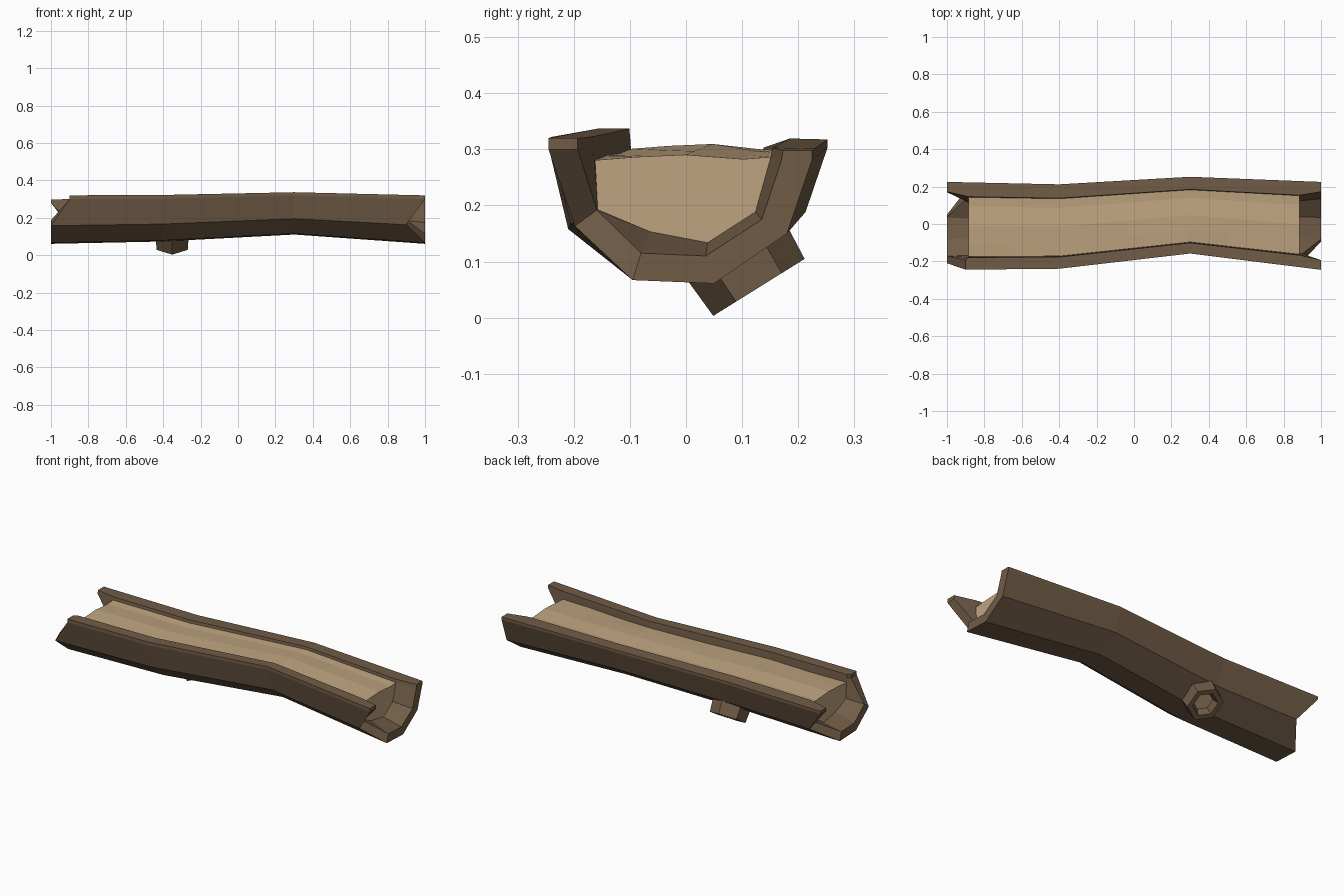
import bpy, bmesh, math, random
from mathutils import Vector

if "Cube" in bpy.data.objects:
    bpy.data.objects.remove(bpy.data.objects["Cube"])
random.seed(4)


def material(name, col):
    m = bpy.data.materials.new(name)
    m.diffuse_color = (*col, 1)
    m.use_nodes = True
    m.node_tree.nodes["Principled BSDF"].inputs["Base Color"].default_value = m.diffuse_color
    return m


BARK = material("bark brown", (0.165, 0.107, 0.062))
WOOD = material("pale wood", (0.52, 0.37, 0.215))


def finish(bm, name, *mats):
    bmesh.ops.recalc_face_normals(bm, faces=bm.faces)
    me = bpy.data.meshes.new(name)
    bm.to_mesh(me)
    bm.free()
    ob = bpy.data.objects.new(name, me)
    for m in mats:
        me.materials.append(m)
    bpy.context.collection.objects.link(ob)
    return ob


def loft(bm, rings):
    """Skin a list of closed rings; returns the vertex rings."""
    vr = [[bm.verts.new(p) for p in r] for r in rings]
    n = len(rings[0])
    for a, b in zip(vr, vr[1:]):
        for i in range(n):
            j = (i + 1) % n
            bm.faces.new((a[i], a[j], b[j], b[i]))
    return vr


# Bend of the log: x, scale, y shift, z shift
BEND = [(-1, 1, 0, 0), (-0.4, 0.96, -0.004, 0.015),
        (0.3, 0.873, 0.056, 0.0575), (1, 1, 0, 0)]


def place(x, p):
    for a, b in zip(BEND, BEND[1:]):
        if x <= b[0]:
            break
    t = (x - a[0]) / (b[0] - a[0])
    s, dy, dz = (a[k] + (b[k] - a[k]) * t for k in (1, 2, 3))
    return Vector((x, p[0] * s + dy, p[1] * s + dz))


# Hollow bark shell: cross-section (y, z), front rim to back rim
OUTER = [(-.245, .32), (-.245, .30), (-.21, .158), (-.095, .067),
         (.05, .061), (.18, .15), (.225, .282), (.225, .298)]
INNER = [(.148, .30), (.145, .283), (.117, .183), (.03, .127),
         (-.075, .147), (-.17, .187), (-.178, .30), (-.18, .32)]
FLARE = [(.173, .298), (.17, .28), (.135, .175), (.035, .11),
         (-.08, .115), (-.17, .187), (-.193, .30), (-.193, .32)]
N = len(OUTER)


def end_ring(side, recessed):
    """Broken end: the listed profile points sit further in."""
    ring = []
    for k, p in enumerate(OUTER + FLARE):
        idx = k if k < N else 2 * N - 1 - k
        ring.append(place(side * (0.9 if idx in recessed else 1.0), p))
    return ring


bm = bmesh.new()
rings = [end_ring(-1, (0, 1, 5))]
rings += [[place(x, p) for p in OUTER + INNER] for x in (-.885, -.4, .3, .885)]
rings += [end_ring(1, (2,))]
vr = loft(bm, rings)
for r in (vr[0], vr[-1]):
    for i in range(N - 1):
        bm.faces.new((r[i], r[i + 1], r[2 * N - 2 - i], r[2 * N - 1 - i]))
finish(bm, "bark_shell", BARK)

# Pale wood filling with a slightly uneven top
TOP = [(-.175, .277), (-.10, .283), (-.01, .287), (.095, .279)]
bm = bmesh.new()
rings = []
for x in (-.885, -.65, -.4, -.05, .3, .5, .7, .885):
    wob = 0 if abs(x) > .8 else .003
    top = [(y, z + random.uniform(-wob, wob)) for y, z in TOP]
    rings.append([place(x, p) for p in top + INNER[1:6]])
vr = loft(bm, rings)
for r in (vr[0], vr[-1]):
    bm.faces.new(r)
finish(bm, "wood_filling", WOOD)

# Hollow six-sided branch stub on the lower back side
AXIS = Vector((0, .53, -.85)).normalized()
SIDE = Vector((1, 0, 0))
DOWN = AXIS.cross(SIDE)
TIP = Vector((-.352, .13, .054))


def hexagon(radius, depth):
    c = TIP - AXIS * depth
    return [c + radius * (DOWN * math.cos(k * math.pi / 3)
                          + SIDE * math.sin(k * math.pi / 3)) for k in range(6)]


bm = bmesh.new()
vr = loft(bm, [hexagon(.103, .10), hexagon(.096, 0),
               hexagon(.068, 0), hexagon(.052, .035)])
bm.faces.new(vr[0])
floor = bm.faces.new(vr[-1])
floor.material_index = 1
finish(bm, "branch_stub", BARK, WOOD)
